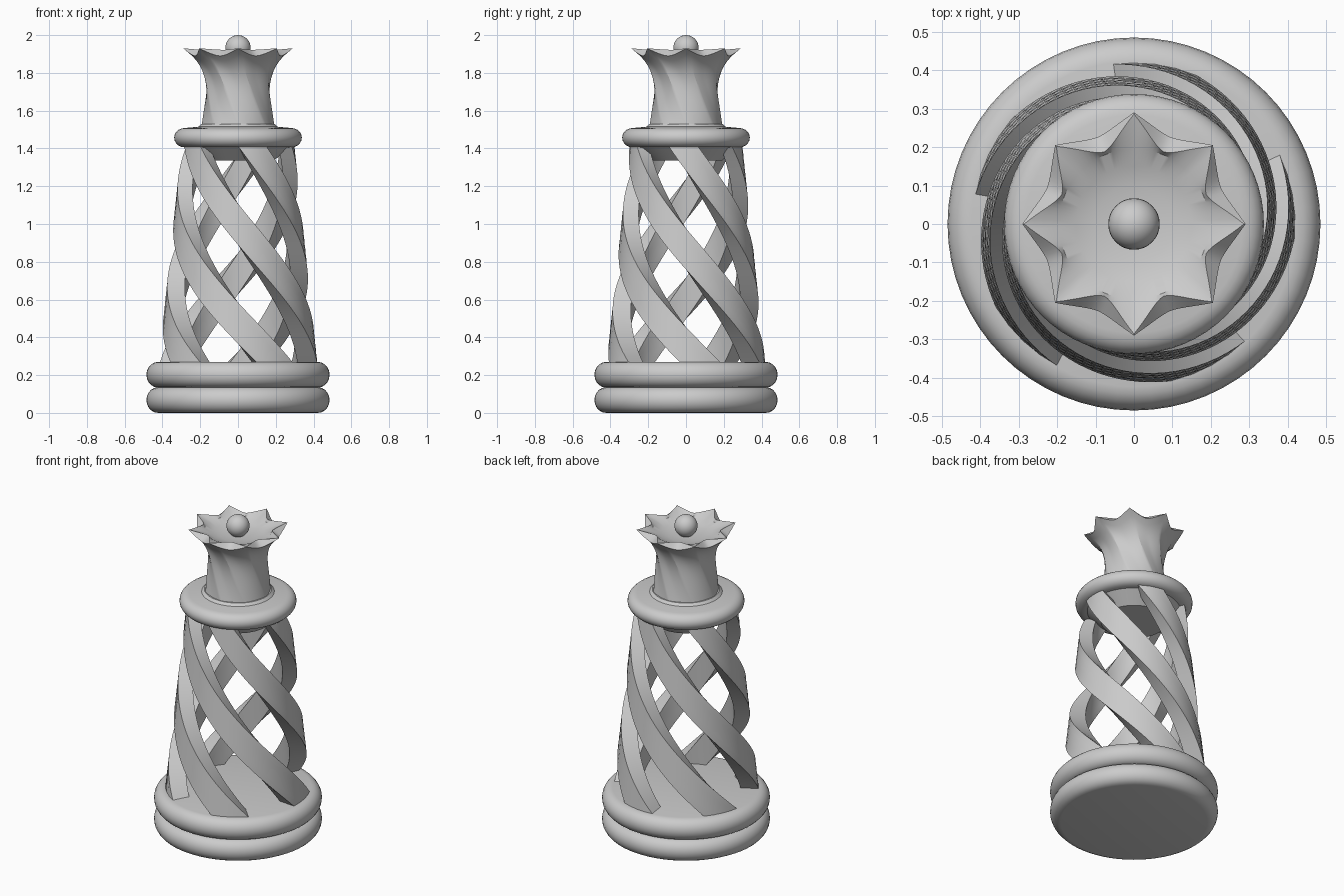
import bpy, bmesh
from math import sin, cos, pi, radians

if "Cube" in bpy.data.objects:
    bpy.data.objects.remove(bpy.data.objects["Cube"])


def finish(name, bm, angle=35):
    bmesh.ops.recalc_face_normals(bm, faces=bm.faces)
    me = bpy.data.meshes.new(name)
    bm.to_mesh(me)
    bm.free()
    ob = bpy.data.objects.new(name, me)
    bpy.context.collection.objects.link(ob)
    bpy.ops.object.select_all(action='DESELECT')
    ob.select_set(True)
    bpy.context.view_layer.objects.active = ob
    bpy.ops.object.shade_smooth_by_angle(angle=radians(angle))
    return ob


def loft(name, rings, angle=35):
    """Skin a list of closed point rings and cap both ends."""
    bm = bmesh.new()
    vs = [[bm.verts.new(p) for p in ring] for ring in rings]
    n = len(vs[0])
    for a, b in zip(vs, vs[1:]):
        for i in range(n):
            j = (i + 1) % n
            bm.faces.new((a[i], a[j], b[j], b[i]))
    bm.faces.new(vs[0])
    bm.faces.new(vs[-1])
    return finish(name, bm, angle)


def lathe(name, profile, n=64):
    return loft(name, [[(r * cos(2 * pi * i / n), r * sin(2 * pi * i / n), z)
                        for i in range(n)] for r, z in profile])


def round_edge(r, z0, z1, bulge, steps=10):
    """Half-round rim profile from z0 up to z1."""
    h = (z1 - z0) / 2
    return [(r - bulge + bulge * cos(a), z0 + h + h * sin(a))
            for a in (-pi / 2 + pi * k / steps for k in range(steps + 1))]


# Base: two stacked rounded discs
lathe("base_lower_disc", round_edge(0.485, 0.0, 0.136, 0.062))
lathe("base_upper_disc", round_edge(0.485, 0.134, 0.27, 0.062))

# Five tapering twisted strands
Z0, Z1, TWIST, WIDTH = 0.265, 1.42, radians(-159), radians(30)


def strand_ring(start, t):
    s = 1 - 0.29 * t
    z = Z0 + (Z1 - Z0) * t
    a0 = start + TWIST * t
    arc = [a0 - WIDTH * k / 4 for k in range(5)]
    outer = [(0.42 * s * cos(a), 0.42 * s * sin(a), z) for a in arc]
    inner = [(0.315 * s * cos(a), 0.315 * s * sin(a), z) for a in reversed(arc)]
    return outer + inner


for k in range(5):
    start = radians(98 + 72 * k)
    loft(f"twisted_strand_{k + 1}", [strand_ring(start, i / 40) for i in range(41)])

# Collar with a tapered underside and low step on top
lathe("collar", [(0.19, 1.335), (0.27, 1.405)]
      + round_edge(0.338, 1.406, 1.508, 0.055)
      + [(0.21, 1.515), (0.195, 1.53)])

# Crown: twisted flared star with scalloped rim and hollow top
N = 128


def star_ring(r_point, r_valley, z_point, z_valley, turn=0.0):
    ring = []
    for i in range(N):
        a = 2 * pi * i / N
        t = abs((i % 16) - 8) / 8
        w = t ** 1.7
        r = r_valley + (r_point - r_valley) * w
        z = z_valley + (z_point - z_valley) * w
        ring.append((r * cos(a + turn), r * sin(a + turn), z))
    return ring


rings = []
for i in range(15):
    t = i / 14
    r = 0.193 - 0.06 * t + 0.04 * t ** 2 + 0.117 * t ** 5
    valley = r - 0.005 - 0.040 * t ** 3
    rings.append(star_ring(r, valley, 1.515 + 0.415 * t, 1.515 + 0.375 * t,
                           radians(50) * (1 - t) ** 1.2))
rings.append(star_ring(0.286, 0.203, 1.93, 1.922))
for r, z in [(0.195, 1.905), (0.15, 1.885), (0.10, 1.873), (0.04, 1.868)]:
    rings.append(star_ring(r, r, z, z))
loft("crown", rings, 30)

# Ball finial
bm = bmesh.new()
bmesh.ops.create_uvsphere(bm, u_segments=32, v_segments=16, radius=0.067)
bmesh.ops.translate(bm, verts=bm.verts, vec=(0, 0, 1.933))
finish("ball_finial", bm)
